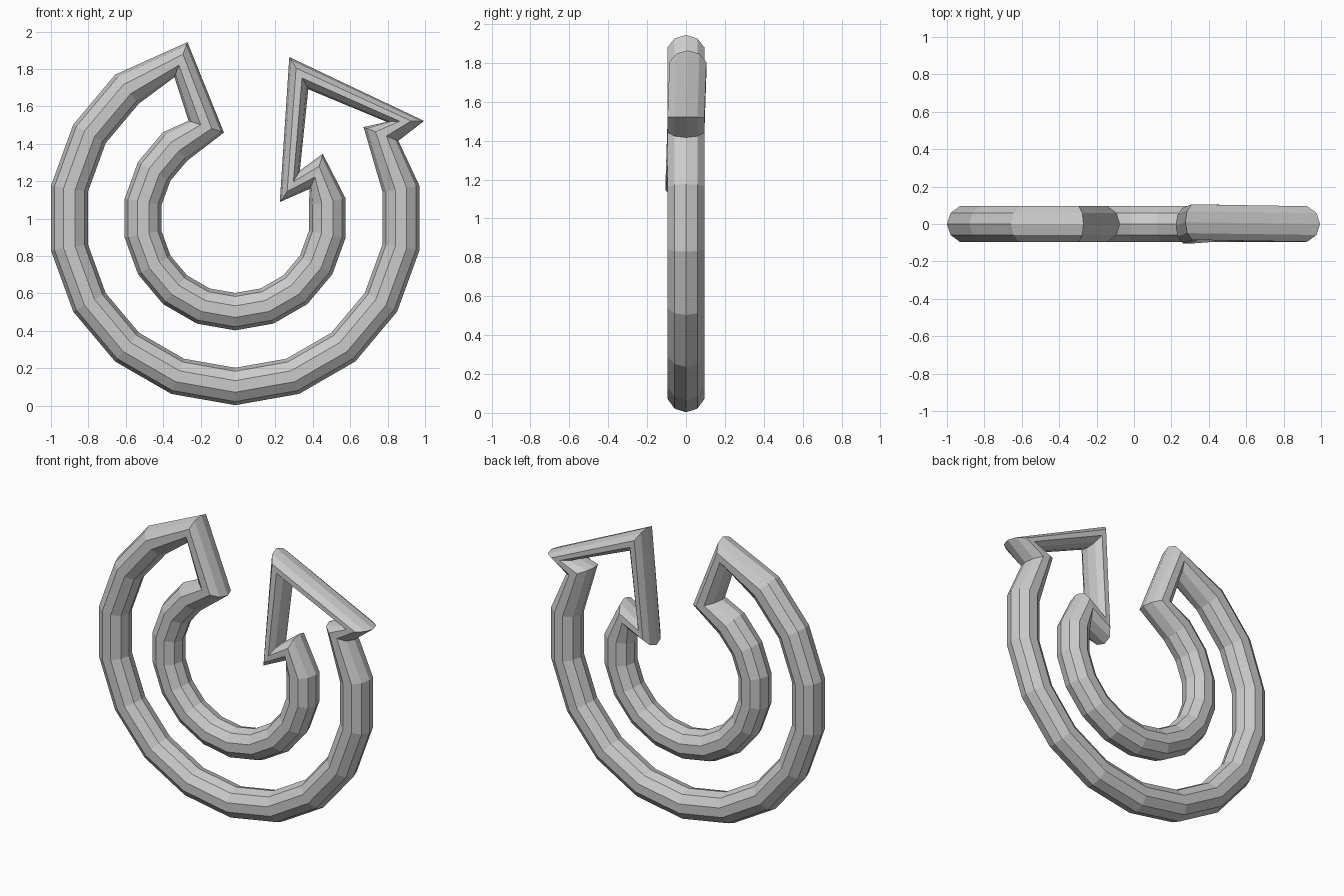
import bpy, bmesh
from math import sin, cos, pi, radians
from mathutils import Vector

if "Cube" in bpy.data.objects:
    bpy.data.objects.remove(bpy.data.objects["Cube"])

CX, CZ = -0.015, 1.003
TUBE, SIDES = 0.1, 10


def arc(radius, start, end, step):
    return [Vector((CX + radius * cos(radians(a)), 0, CZ + radius * sin(radians(a))))
            for a in range(start, end, step)]


# Closed outline: outer arc, blunt tail, inner arc, arrow head
path = arc(0.9, 30, -250, -20)
path += [Vector((-0.305, 0, 1.85)), Vector((-0.17, 0, 1.492))]
path += arc(0.5, -230, 31, 20)
path += [Vector((0.277, -0.01, 1.173)), Vector((0.325, 0.01, 1.778)), Vector((0.895, 0, 1.52))]


# Constant-radius ring placed on the bisecting plane of every corner
def sweep_closed(name, pts):
    bm = bmesh.new()
    rings = []
    n = len(pts)
    for i, p in enumerate(pts):
        tangent = ((p - pts[i - 1]).normalized() + (pts[(i + 1) % n] - p).normalized()).normalized()
        side = tangent.cross(Vector((0, 1, 0))).normalized()
        depth = side.cross(tangent).normalized()
        rings.append([bm.verts.new(p + TUBE * (side * cos(2 * pi * k / SIDES) + depth * sin(2 * pi * k / SIDES)))
                      for k in range(SIDES)])
    for i in range(n):
        a, b = rings[i], rings[(i + 1) % n]
        for k in range(SIDES):
            m = (k + 1) % SIDES
            bm.faces.new((a[k], a[m], b[m], b[k]))
    bmesh.ops.recalc_face_normals(bm, faces=bm.faces)
    mesh = bpy.data.meshes.new(name)
    bm.to_mesh(mesh)
    bm.free()
    obj = bpy.data.objects.new(name, mesh)
    bpy.context.collection.objects.link(obj)
    return obj


sweep_closed("circular_arrow_tube", path)
